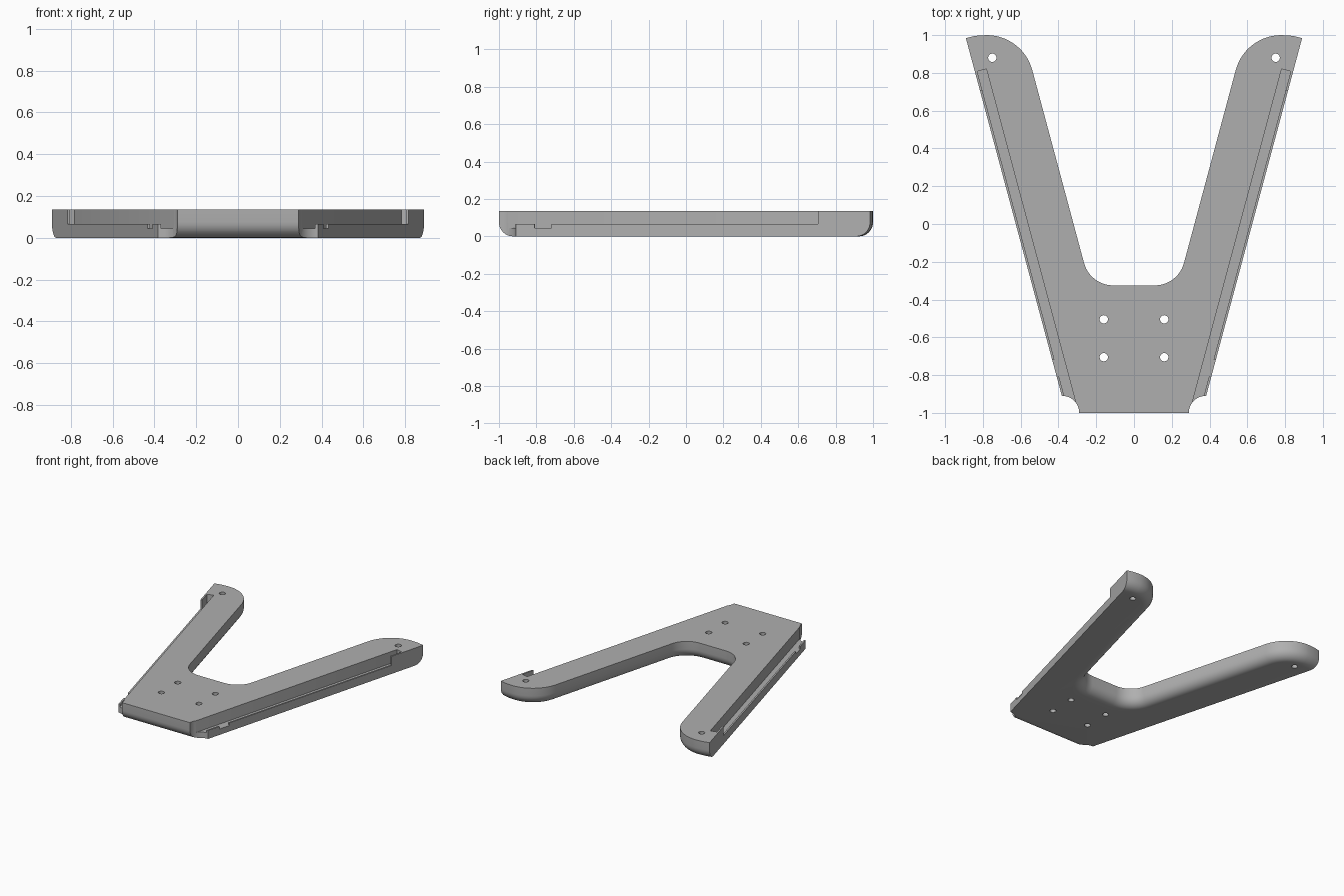
import bpy, bmesh, math
from mathutils import Vector

old = bpy.data.objects.get("Cube")
if old:
    bpy.data.objects.remove(old, do_unlink=True)

HEIGHT = 0.135
TILT = math.radians(15)
ALONG = Vector((math.sin(TILT), math.cos(TILT)))
INWARD = Vector((-math.cos(TILT), math.sin(TILT)))
CORNER = Vector((0.382, -0.91))      # front end of the outer edge

grey = bpy.data.materials.new("light grey")
grey.use_nodes = True
colour = (0.43, 0.43, 0.43, 1)
grey.diffuse_color = colour
grey.node_tree.nodes["Principled BSDF"].inputs["Base Color"].default_value = colour


def arc(cx, cy, r, a0, a1, n):
    angles = [math.radians(a0 + (a1 - a0) * i / n) for i in range(n + 1)]
    return [(cx + r * math.cos(a), cy + r * math.sin(a)) for a in angles]


def prism(name, pts, z0, z1, fillet=None):
    """Extrude an outline; optionally round the bottom edges chosen by a rule."""
    bm = bmesh.new()
    base = bm.faces.new([bm.verts.new((x, y, z0)) for x, y in pts])
    top = bmesh.ops.extrude_face_region(bm, geom=[base])["geom"]
    bmesh.ops.translate(bm, vec=(0, 0, z1 - z0),
                        verts=[v for v in top if isinstance(v, bmesh.types.BMVert)])
    bmesh.ops.recalc_face_normals(bm, faces=bm.faces)
    if fillet:
        edges = [e for e in bm.edges
                 if all(abs(v.co.z - z0) < 1e-5 for v in e.verts) and fillet(e)]
        bmesh.ops.bevel(bm, geom=edges, offset=0.075, offset_type='OFFSET',
                        segments=8, profile=0.5, affect='EDGES', clamp_overlap=False)
    mesh = bpy.data.meshes.new(name)
    bm.to_mesh(mesh)
    bm.free()
    mesh.materials.append(grey)
    obj = bpy.data.objects.new(name, mesh)
    bpy.context.collection.objects.link(obj)
    return obj


def is_rounded(edge):
    """Everything but the two long straight outer sides."""
    a, b = (v.co for v in edge.verts)
    return not (abs(a.y - b.y) > 1.5)


# V-shaped plate outline, right half mirrored to the left
front_x = CORNER.x - 0.09 * math.tan(TILT)
half = [(front_x, -1.0), (0.89, 0.984), (0.84, 0.996)]
half += arc(0.78, 0.75, 0.25, 90, 165, 14)
half += arc(0.11, -0.165, 0.16, -15, -90, 12)
outline = half + [(-x, y) for x, y in reversed(half)]
plate = prism("v_plate", outline, 0, HEIGHT, is_rounded)

cutters = []


def side_cut(side, t0, t1, s0, s1, z0):
    """Box cut along the outer edge: t runs backward, s runs inward."""
    pts = [CORNER + ALONG * t + INWARD * s
           for t, s in ((t0, s0), (t1, s0), (t1, s1), (t0, s1))]
    cutters.append(prism("cutter", [(side * p.x, p.y) for p in pts], z0, 0.3))


for side in (1, -1):
    side_cut(side, -0.2, 1.775, 0.012, 0.062, 0.045)     # long slot
    side_cut(side, -0.2, 1.672, -0.03, 0.025, 0.065)     # lowered lip
    side_cut(side, 0.104, 0.197, -0.03, 0.025, 0.045)    # gap in the lip
    # concave front corner
    cutters.append(prism("cutter", arc(side * 0.38, -1.0, 0.09, 0, 350, 35), -0.1, 0.3))
    # screw holes
    for x, y in ((0.16, -0.505), (0.16, -0.705), (0.75, 0.88)):
        cutters.append(prism("cutter", arc(side * x, y, 0.022, 0, 345, 23), -0.1, 0.3))

bpy.context.view_layer.objects.active = plate
plate.select_set(True)
for cutter in cutters:
    cutter.hide_render = True
    mod = plate.modifiers.new("cut", 'BOOLEAN')
    mod.operation = 'DIFFERENCE'
    mod.solver = 'EXACT'
    mod.object = cutter
    bpy.ops.object.modifier_apply(modifier=mod.name)
    bpy.data.objects.remove(cutter, do_unlink=True)

bpy.ops.object.shade_smooth_by_angle(angle=math.radians(30))
